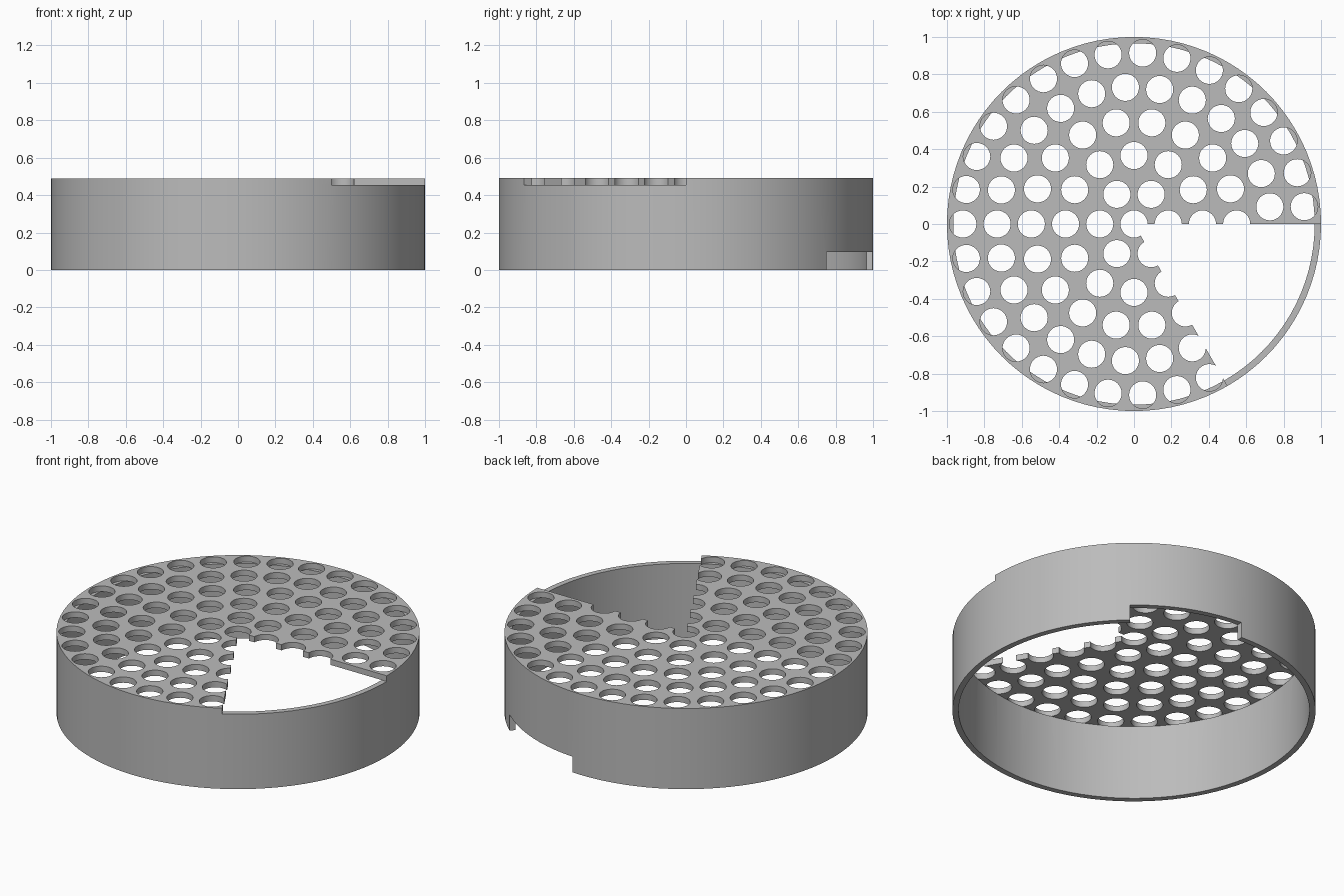
import bpy
import bmesh
from math import cos, sin, pi, radians, floor

cube = bpy.data.objects.get("Cube")
if cube:
    bpy.data.objects.remove(cube, do_unlink=True)

HEIGHT, PLATE_Z, INNER = 0.49, 0.455, 0.966
SPACING, HOLE_R = 0.183, 0.0725
SEGMENTS = 96

grey = bpy.data.materials.new("plain grey")
grey.use_nodes = True
colour = (0.5, 0.5, 0.5, 1)
grey.diffuse_color = colour
grey.node_tree.nodes["Principled BSDF"].inputs["Base Color"].default_value = colour


def circle(radius, count, cx=0, cy=0):
    return [(cx + radius * cos(2 * pi * i / count), cy + radius * sin(2 * pi * i / count))
            for i in range(count)]


def sector(start, end):
    return [(0, 0)] + [(2 * cos(radians(a)), 2 * sin(radians(a))) for a in (start, end)]


def prisms(name, outlines, low, high):
    """Extrude each outline from low to high, all in one object."""
    bm = bmesh.new()
    for outline in outlines:
        face = bm.faces.new([bm.verts.new((x, y, low)) for x, y in outline])
        top = bmesh.ops.extrude_face_region(bm, geom=[face])["geom"]
        bmesh.ops.translate(bm, vec=(0, 0, high - low),
                            verts=[v for v in top if isinstance(v, bmesh.types.BMVert)])
    bmesh.ops.recalc_face_normals(bm, faces=bm.faces)
    mesh = bpy.data.meshes.new(name)
    bm.to_mesh(mesh)
    bm.free()
    mesh.materials.append(grey)
    obj = bpy.data.objects.new(name, mesh)
    bpy.context.collection.objects.link(obj)
    return obj


def combine(target, other, operation):
    """Apply an exact boolean and remove the helper."""
    mod = target.modifiers.new(operation, "BOOLEAN")
    mod.operation, mod.object, mod.solver = operation, other, "EXACT"
    bpy.context.view_layer.objects.active = target
    bpy.ops.object.modifier_apply(modifier=mod.name)
    bpy.data.objects.remove(other, do_unlink=True)


# Round top plate with concentric rings of holes, starting on the right
plate = prisms("plate", [circle(1, SEGMENTS)], PLATE_Z, HEIGHT)
holes = [circle(HOLE_R, 32)]
for ring in range(1, 6):
    count = floor(2 * pi * ring)
    for i in range(count):
        a = pi + 2 * pi * i / count
        r = ring * SPACING
        holes.append(circle(HOLE_R, 32, r * cos(a), r * sin(a)))
combine(plate, prisms("hole_cutter", holes, 0.4, 0.6), "DIFFERENCE")

# Open wedge at the front left
combine(plate, prisms("wedge_cutter", [sector(-60, 0)], 0.4, 0.6), "DIFFERENCE")

# Side wall with a notch in its lower edge at the back
lid = prisms("perforated_lid", [circle(1, SEGMENTS)], 0, PLATE_Z)
combine(lid, prisms("bore_cutter", [circle(INNER, SEGMENTS)], -0.1, 0.6), "DIFFERENCE")
combine(lid, prisms("notch_cutter", [sector(48.75, 86.25)], -0.1, 0.095), "DIFFERENCE")
combine(lid, plate, "UNION")

bpy.ops.object.select_all(action="DESELECT")
lid.select_set(True)
bpy.context.view_layer.objects.active = lid
bpy.ops.object.shade_smooth_by_angle(angle=radians(30))
